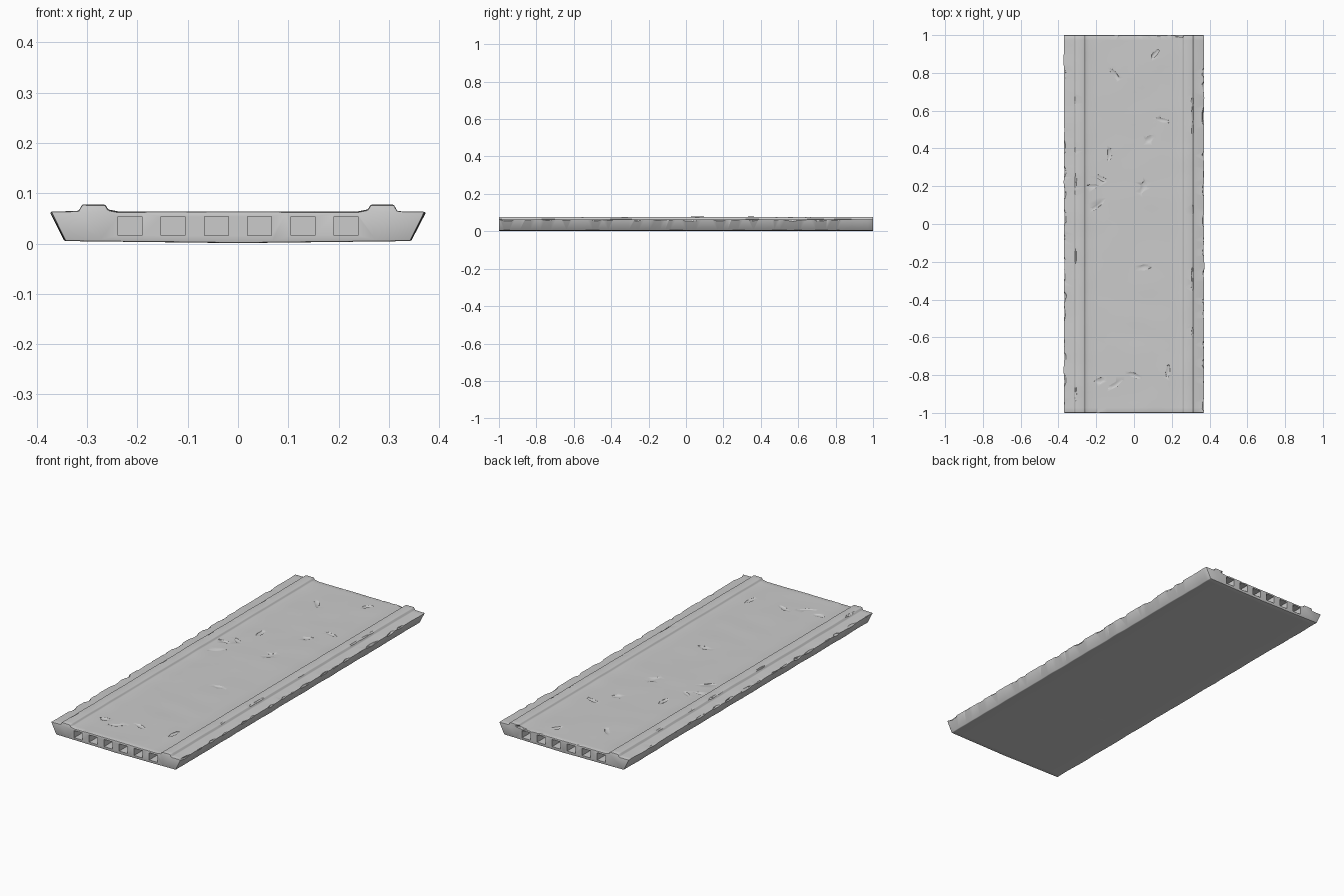
import bpy, bmesh, math, random
from mathutils import Vector, Matrix, noise

if "Cube" in bpy.data.objects:
    bpy.data.objects.remove(bpy.data.objects["Cube"])

random.seed(7)

# Cross-section of the slab: sloped sides, two raised rails, gently crowned underside
half = [(0.372, 0.063), (0.317, 0.064), (0.310, 0.077), (0.264, 0.077), (0.258, 0.067), (0.238, 0.063)]
flat = [(0.238 - 0.0476 * i, 0.063) for i in range(1, 10)]
under = [(-0.343 + 0.0686 * i, 0.001 + 0.004 * abs(i - 5) / 5) for i in range(11)]
profile = half + flat + [(-x, z) for x, z in reversed(half)] + under


def weather(x, y, z):
    # worn, uneven faces; outline stays close to the clean casting
    p = Vector((x * 9, y * 9, z * 9))
    n = noise.noise(p)
    dx = 0.004 * noise.noise(Vector((x * 5, y * 11, 3.0))) if abs(x) > 0.33 else 0
    dz = 0.0016 * n if z > 0.03 else 0.001 * abs(n)
    return (x + dx, y, z + dz)


def make_object(name, bm):
    bmesh.ops.recalc_face_normals(bm, faces=bm.faces)
    me = bpy.data.meshes.new(name)
    bm.to_mesh(me)
    bm.free()
    ob = bpy.data.objects.new(name, me)
    bpy.context.collection.objects.link(ob)
    return ob


# Main slab, lofted along y
bm = bmesh.new()
rows = []
N = 72
for j in range(N + 1):
    y = -1 + 2 * j / N
    rows.append([bm.verts.new(weather(x, y, z)) for x, z in profile])
m = len(profile)
for a, b in zip(rows, rows[1:]):
    for i in range(m):
        bm.faces.new((a[i], a[(i + 1) % m], b[(i + 1) % m], b[i]))
bm.faces.new(rows[0])
bm.faces.new(rows[-1])
slab = make_object("concrete_slab", bm)

# Square core pockets on both ends
bm = bmesh.new()
for end in (-1, 1):
    for i in range(6):
        x = -0.215 + 0.086 * i
        ret = bmesh.ops.create_cube(bm, size=1)
        bmesh.ops.scale(bm, verts=ret["verts"], vec=(0.048, 0.14, 0.037))
        bmesh.ops.translate(bm, verts=ret["verts"], vec=(x, end, 0.035))
pockets = make_object("core_pocket_cutter", bm)

# Broken chips along the edges and shallow scabs on the deck
bm = bmesh.new()


def chip(loc, size, spin=0.0):
    ret = bmesh.ops.create_icosphere(bm, subdivisions=2, radius=1)
    for v in ret["verts"]:
        v.co *= 1 + random.uniform(-0.16, 0.16)
    mat = Matrix.Translation(loc) @ Matrix.Rotation(spin, 4, 'Z') @ Matrix.Diagonal((*size, 1))
    bmesh.ops.transform(bm, matrix=mat, verts=ret["verts"])


for side in (-1, 1):
    for k in range(17):
        y = -0.94 + 0.11 * k + random.uniform(-0.03, 0.03)
        chip((side * 0.381, y, 0.066), (random.uniform(0.012, 0.024), random.uniform(0.02, 0.06),
                                        random.uniform(0.009, 0.018)))
    for k in range(7):
        chip((side * 0.312, random.uniform(-0.9, 0.9), 0.081),
             (0.010, random.uniform(0.02, 0.06), 0.008))
for k in range(9):
    chip((-0.2 + 0.055 * k, 1.004, 0.069),
         (random.uniform(0.025, 0.04), random.uniform(0.01, 0.022), random.uniform(0.006, 0.011)))
for k in range(4):
    chip((-0.19 + 0.12 * k, -1.004, 0.067), (0.03, 0.010, 0.006))
scabs = [(-0.13, 0.37), (-0.17, 0.24), (-0.1, 0.79), (0.11, 0.9), (0.05, 0.2), (0.05, -0.23), (0.0, -0.8),
         (-0.1, -0.85), (-0.19, 0.1), (0.15, 0.55), (0.08, 0.45), (-0.18, -0.83), (0.18, -0.78), (-0.22, 0.2)]
for x, y in scabs:
    chip((x, y, 0.066), (random.uniform(0.012, 0.02), random.uniform(0.025, 0.05), 0.007),
         random.uniform(0, math.pi))
chips = make_object("chip_cutter", bm)

# Soften edges, then cut
bev = slab.modifiers.new("soft_edges", 'BEVEL')
bev.width = 0.003
bev.segments = 2
bev.limit_method = 'ANGLE'
bev.angle_limit = math.radians(28)
for cutter in (pockets, chips):
    mod = slab.modifiers.new(cutter.name, 'BOOLEAN')
    mod.operation = 'DIFFERENCE'
    mod.solver = 'EXACT'
    mod.use_self = True
    mod.object = cutter

bpy.context.view_layer.objects.active = slab
slab.select_set(True)
for mod in list(slab.modifiers):
    bpy.ops.object.modifier_apply(modifier=mod.name)
for cutter in (pockets, chips):
    bpy.data.objects.remove(cutter)
bpy.ops.object.shade_smooth_by_angle(angle=math.radians(32))
